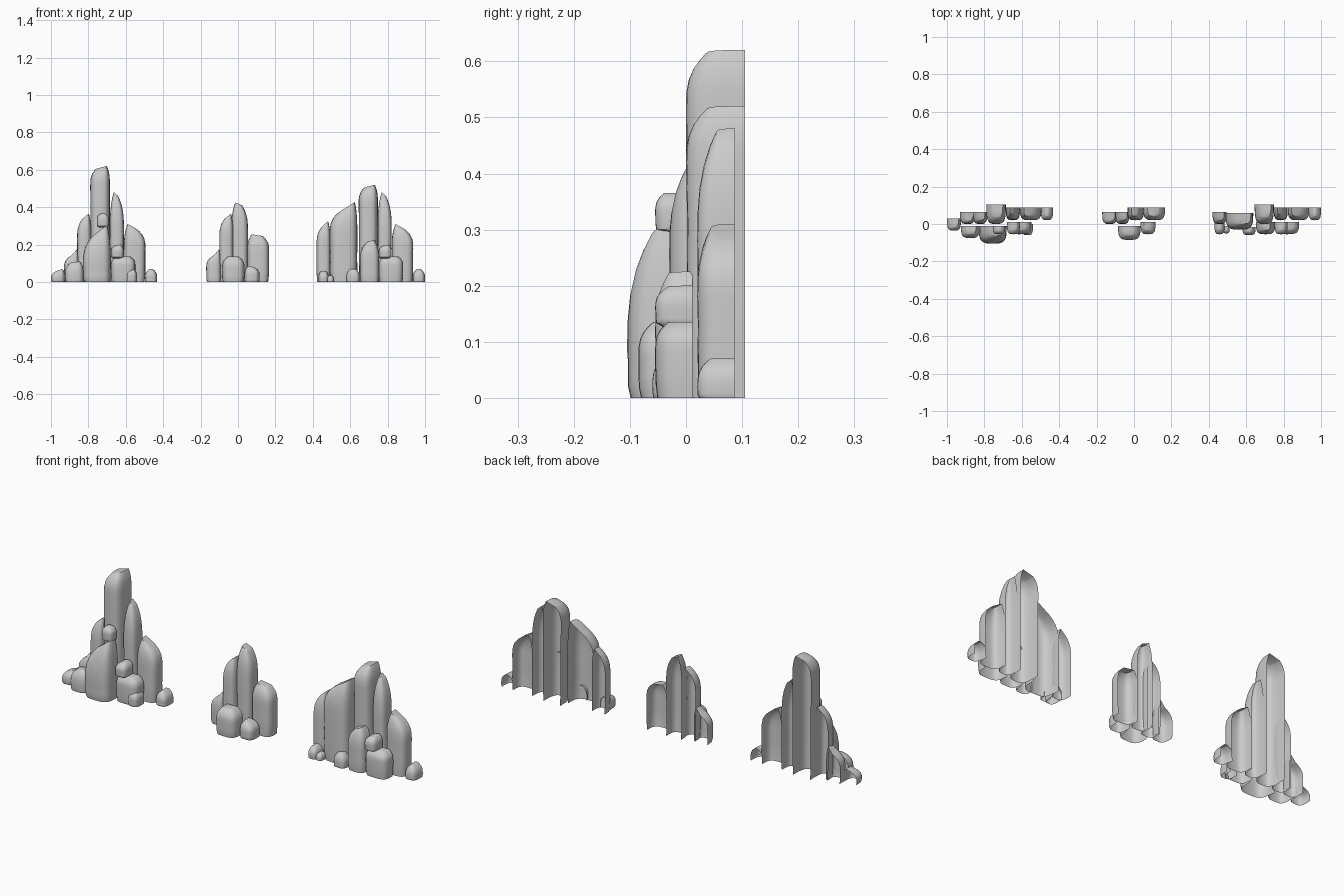
import bpy
import bmesh
import math
import random

random.seed(4)

default_cube = bpy.data.objects.get("Cube")
if default_cube:
    bpy.data.objects.remove(default_cube, do_unlink=True)

# The single stone colour
stone = bpy.data.materials.new("stone grey")
stone.use_nodes = True
stone.diffuse_color = (0.6, 0.6, 0.6, 1)
stone.node_tree.nodes["Principled BSDF"].inputs["Base Color"].default_value = stone.diffuse_color

SEGMENTS = 14
BODY_STEPS = 4
CROWN_STEPS = 6


def half_section():
    """Unit U-shaped section: left back edge, round the front, right back edge."""
    points = []
    for i in range(SEGMENTS + 1):
        angle = math.pi * i / SEGMENTS
        c, s = math.cos(angle), math.sin(angle)
        points.append((-math.copysign(abs(c) ** 0.55, c), abs(s) ** 0.55 if i % SEGMENTS else 0))
    return points


SECTION = half_section()


def rock(name, x, y, top, bottom=0, crown=0.06, cap=0.4, lean=0, base=0.95, fall=0.35):
    """Rock shell, open behind and below, with a rounded crown.

    x and y are (low, high) limits, cap is the relative width of the summit,
    lean pushes the summit to one side, fall draws its front back.
    """
    middle, half = (x[0] + x[1]) / 2, (x[1] - x[0]) / 2
    depth = y[1] - y[0]
    shoulder = top - crown
    # Levels: height, width factor, depth factor, progress through the crown
    levels = []
    for i in range(BODY_STEPS):
        f = i / BODY_STEPS
        swell = base + (1 - base) * min(1, math.sin(math.pi * f) * 1.3 if f < 0.5 else 1)
        swell *= 1 - random.random() * 0.02
        levels.append((bottom + (shoulder - bottom) * f, swell, swell, 0))
    for i in range(CROWN_STEPS + 1):
        t = math.sin(math.pi / 2 * i / CROWN_STEPS)
        levels.append((shoulder + crown * t, 1 - (1 - cap) * t ** 3, 1 - fall * t ** 3, t))

    bm = bmesh.new()
    rings = []
    for z, width, deep, t in levels:
        shift = lean * half * (1 - width)
        ring = []
        for u, v in SECTION:
            slant = crown * abs(lean) * t * (1 - math.copysign(u, u * lean)) / 4
            ring.append(bm.verts.new((middle + shift + u * half * width,
                                      y[1] - v * depth * deep, z - slant)))
        rings.append(ring)
    for low, high in zip(rings, rings[1:]):
        for i in range(SEGMENTS):
            bm.faces.new((low[i], low[i + 1], high[i + 1], high[i]))
    bm.faces.new(rings[-1])
    if bottom > 0:
        bm.faces.new(rings[0][::-1])

    mesh = bpy.data.meshes.new(name)
    bm.to_mesh(mesh)
    bm.free()
    mesh.materials.append(stone)
    obj = bpy.data.objects.new(name, mesh)
    bpy.context.collection.objects.link(obj)
    bpy.ops.object.select_all(action="DESELECT")
    obj.select_set(True)
    bpy.context.view_layer.objects.active = obj
    bpy.ops.object.shade_smooth_by_angle(angle=math.radians(50))
    return obj


def span(start, width):
    return (start, start + width)


# Depth bands shared by the rocks
REAR = (0, 0.105)
BACK = (0.02, 0.087)
MIDDLE = (0, 0.065)
FRONT = (-0.055, 0.012)
FOOT = (-0.085, -0.01)


def right_flank(side, x):
    """Descending rocks on the right of a large cluster, starting at x."""
    rock(side + "_peak_column", span(x, 0.075), BACK, 0.48, crown=0.2, cap=0.3, lean=-0.2, fall=0.5)
    rock(side + "_round_column", span(x + 0.075, 0.115), BACK, 0.31, crown=0.13, lean=-0.4)
    rock(side + "_end_stone", span(x + 0.187, 0.066), BACK, 0.07, crown=0.05, cap=0.25)
    rock(side + "_front_boulder", span(x + 0.006, 0.13), FRONT, 0.135, crown=0.05, cap=0.6)
    rock(side + "_perched_stone", span(x + 0.005, 0.07), FRONT, 0.2, bottom=0.125,
         crown=0.04, base=0.75, lean=0.2)


def left_flank(side, x):
    """Two stepped rocks on the left of a cluster, starting at x."""
    rock(side + "_low_step", span(x, 0.08), MIDDLE, 0.175, crown=0.1, cap=0.3, lean=0.6)
    rock(side + "_high_step", span(x + 0.07, 0.075), MIDDLE, 0.365, crown=0.13, cap=0.45, lean=0.4)


# Left cluster
rock("left_tall_column", (-0.79, -0.685), REAR, 0.62, crown=0.1, cap=0.55, lean=0.3)
right_flank("left", -0.685)
left_flank("left", -0.93)
rock("left_outer_stone", (-1, -0.925), (-0.035, 0.03), 0.07, crown=0.05, lean=0.4)
rock("left_front_slab", (-0.83, -0.68), (-0.105, -0.01), 0.305, crown=0.22, cap=0.5, lean=0.5, fall=0.45)
rock("left_balanced_stone", (-0.755, -0.69), (-0.055, -0.01), 0.365, bottom=0.29,
     crown=0.035, cap=0.35, base=0.5)
rock("left_foot_boulder", (-0.925, -0.825), (-0.075, -0.01), 0.11, crown=0.07, cap=0.5, lean=0.2)
rock("left_pebble", (-0.6, -0.54), (-0.06, 0), 0.07, crown=0.04)

# Middle cluster
rock("middle_tall_column", (-0.035, 0.053), BACK, 0.425, crown=0.15, lean=-0.2)
left_flank("middle", -0.17)
rock("middle_round_column", (0.05, 0.166), BACK, 0.255, crown=0.09, cap=0.5, lean=-0.2)
rock("middle_front_boulder", (-0.085, 0.035), FOOT, 0.135, crown=0.06, cap=0.5)
rock("middle_foot_stone", (0.035, 0.115), FRONT, 0.085, crown=0.05, lean=-0.2)

# Right cluster
rock("right_tall_column", (0.645, 0.748), REAR, 0.52, crown=0.1, cap=0.55, lean=0.3)
right_flank("right", 0.747)
rock("right_wide_column", (0.49, 0.638), (-0.03, 0.06), 0.427, crown=0.17, cap=0.55, lean=0.6)
rock("right_outer_column", (0.42, 0.495), MIDDLE, 0.325, crown=0.13, lean=0.4)
rock("right_front_slab", (0.652, 0.755), FRONT, 0.225, crown=0.11, cap=0.35, lean=0.2)
rock("right_foot_stone", (0.58, 0.65), (-0.06, -0.015), 0.07, crown=0.05)
rock("right_pebble", (0.43, 0.485), FRONT, 0.06, crown=0.04)
rock("right_small_pebble", (0.475, 0.512), (-0.05, -0.01), 0.035, crown=0.025)
